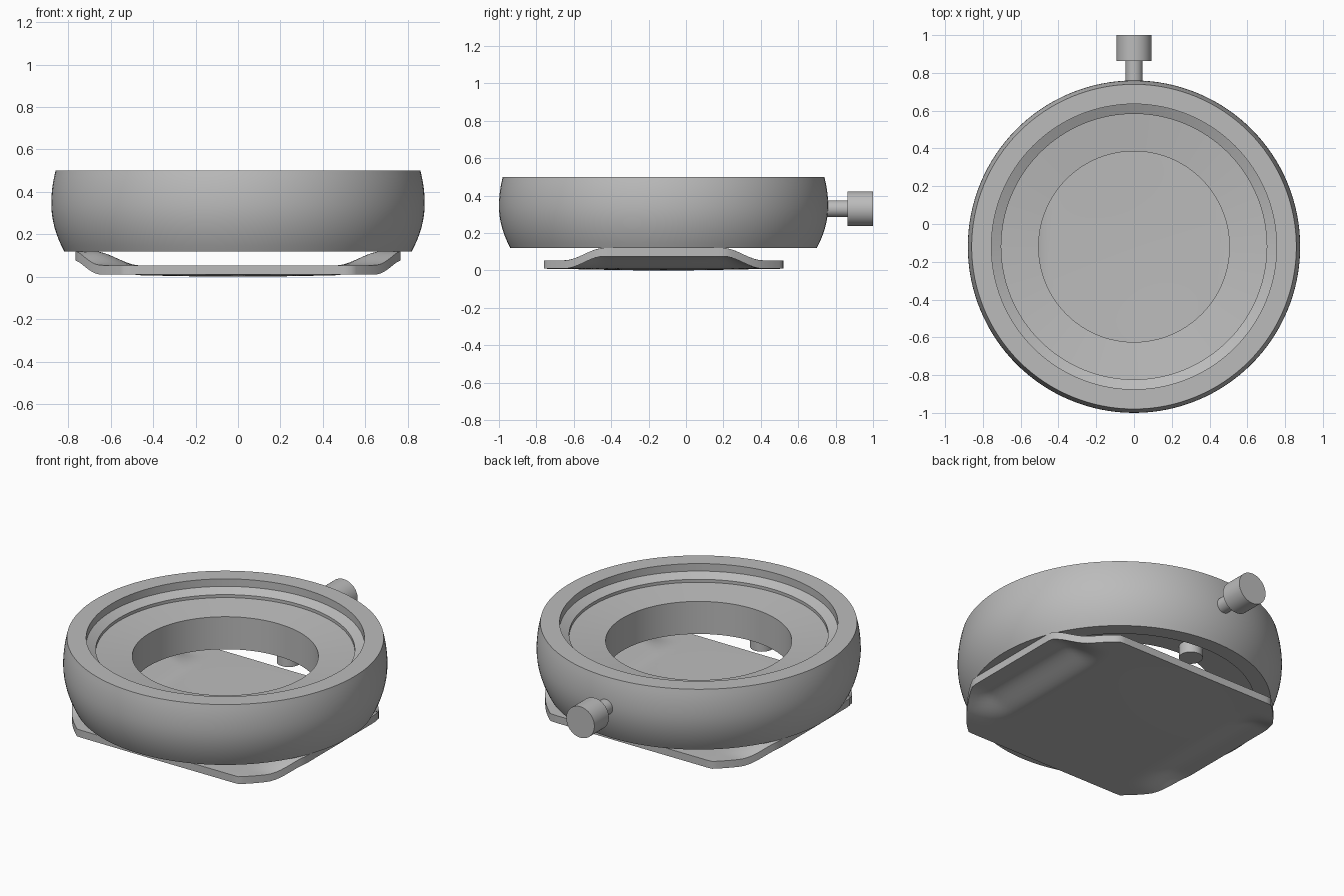
import bpy, bmesh
from math import cos, sin, pi, radians
from mathutils import Matrix, Vector

cube = bpy.data.objects.get("Cube")
if cube:
    bpy.data.objects.remove(cube)

CENTRE_Y = -0.12

metal = bpy.data.materials.new("grey metal")
metal.use_nodes = True
GREY = (0.5, 0.5, 0.5, 1)
metal.diffuse_color = GREY
metal.node_tree.nodes["Principled BSDF"].inputs["Base Color"].default_value = GREY


def finish(bm, name, location, angle=25):
    """Turn a bmesh into a shaded object."""
    bmesh.ops.recalc_face_normals(bm, faces=bm.faces)
    mesh = bpy.data.meshes.new(name)
    bm.to_mesh(mesh)
    bm.free()
    mesh.materials.append(metal)
    obj = bpy.data.objects.new(name, mesh)
    obj.location = location
    bpy.context.collection.objects.link(obj)
    bpy.ops.object.select_all(action='DESELECT')
    obj.select_set(True)
    bpy.context.view_layer.objects.active = obj
    bpy.ops.object.shade_smooth_by_angle(angle=radians(angle))
    return obj


def lathe(name, profile, location, closed=False, steps=128, rotation=None):
    """Revolve a (radius, height) profile about z."""
    bm = bmesh.new()
    verts = [bm.verts.new((r, 0, z)) for r, z in profile]
    pairs = list(zip(verts, verts[1:]))
    if closed:
        pairs.append((verts[-1], verts[0]))
    edges = [bm.edges.new(p) for p in pairs]
    bmesh.ops.spin(bm, geom=verts + edges, cent=(0, 0, 0), axis=(0, 0, 1),
                   angle=2 * pi, steps=steps, use_duplicate=False)
    bmesh.ops.remove_doubles(bm, verts=bm.verts, dist=0.0005)
    if rotation:
        bm.transform(rotation)
    return finish(bm, name, location)


# Case: bulged outer wall, stepped seat, central hole, recessed underside
def bulge(z):
    d = z - 0.345
    return 0.88 - (1.2 if d < 0 else 0.85) * d * d


outer = [(bulge(0.12 + 0.38 * i / 14), 0.12 + 0.38 * i / 14) for i in range(15)]
inner = [(0.755, 0.5), (0.755, 0.455), (0.703, 0.43), (0.703, 0.412),
         (0.505, 0.39), (0.505, 0.195), (0.73, 0.195), (0.73, 0.12)]
lathe("case_ring", outer + inner, (0, CENTRE_Y, 0), closed=True)

# Winding crown and its stem, both pointing to the back
to_back = Matrix.Rotation(-pi / 2, 4, 'X')
lathe("crown_stem", [(0, 0), (0.045, 0), (0.045, 0.14), (0, 0.14)],
      (0, 0.74, 0.33), steps=48, rotation=to_back)
lathe("crown_head", [(0, 0), (0.093, 0), (0.093, 0.137), (0, 0.137)],
      (0, 0.863, 0.33), steps=64, rotation=to_back)

# Small bosses under the case
for side, y in (("front", -0.6), ("back", 0.6)):
    lathe(side + "_boss", [(0, 0), (0.065, 0), (0.065, 0.08), (0, 0.08)],
          (0, CENTRE_Y + y, 0.125), steps=32)


# Base plate: clipped disc, pressed up to the case at its left and right
def smooth(value, low, high):
    t = max(0, min(1, (value - low) / (high - low)))
    return t * t * (3 - 2 * t)


def plate_height(x, y):
    raised = smooth(abs(x), 0.46, 0.68) * (1 - smooth(abs(y), 0.32, 0.53))
    dome = 0.01 * smooth((x * x + y * y) ** 0.5, 0, 0.75)
    return dome + 0.066 * raised


SEGMENTS, RINGS = 180, 32
bm = bmesh.new()
middle = bm.verts.new((0, 0, plate_height(0, 0)))
rings = []
for k in range(1, RINGS + 1):
    ring = []
    for i in range(SEGMENTS):
        c, s = cos(2 * pi * i / SEGMENTS), sin(2 * pi * i / SEGMENTS)
        r = min(0.833, 0.765 / max(abs(c), 1e-6), 0.64 / max(abs(s), 1e-6))
        x, y = r * c * k / RINGS, r * s * k / RINGS
        ring.append(bm.verts.new((x, y, plate_height(x, y))))
    rings.append(ring)
for i in range(SEGMENTS):
    j = (i + 1) % SEGMENTS
    bm.faces.new((middle, rings[0][i], rings[0][j]))
    for a, b in zip(rings, rings[1:]):
        bm.faces.new((a[i], b[i], b[j], a[j]))
top = bmesh.ops.extrude_face_region(bm, geom=bm.faces[:], use_keep_orig=True)
moved = [g for g in top["geom"] if isinstance(g, bmesh.types.BMVert)]
bmesh.ops.translate(bm, verts=moved, vec=Vector((0, 0, 0.044)))
finish(bm, "base_plate", (0, CENTRE_Y, 0), angle=40)
